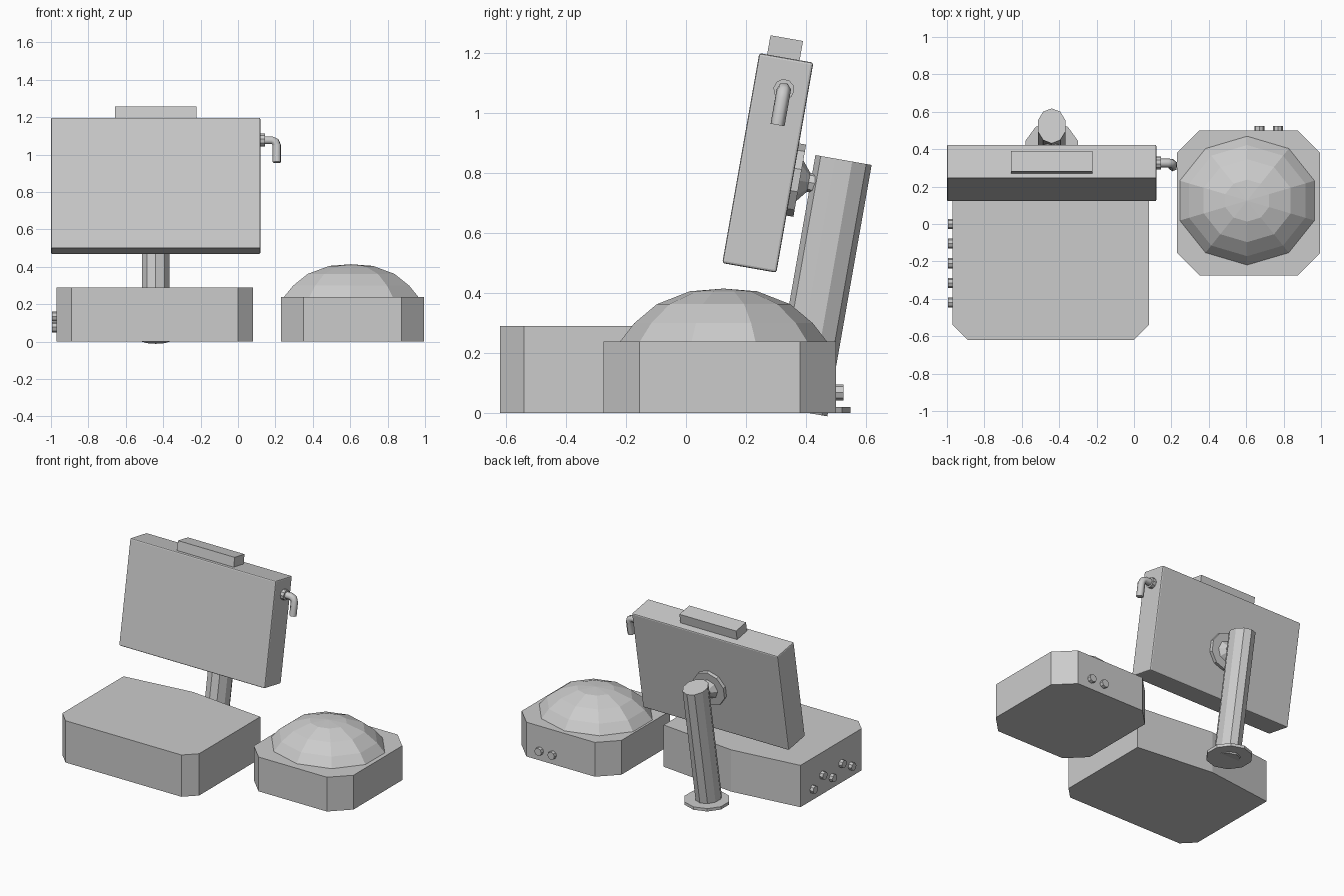
import bpy, bmesh
from math import radians, pi, sin, cos
from mathutils import Matrix, Vector

default = bpy.data.objects.get("Cube")
if default:
    bpy.data.objects.remove(default, do_unlink=True)

grey = bpy.data.materials.new("plain grey")
grey.use_nodes = True
colour = (0.6, 0.6, 0.6, 1)
grey.diffuse_color = colour
grey.node_tree.nodes["Principled BSDF"].inputs["Base Color"].default_value = colour


def finish(name, bm, matrix=Matrix()):
    """Turn a bmesh into a named grey object."""
    bmesh.ops.transform(bm, matrix=matrix, verts=bm.verts)
    bmesh.ops.recalc_face_normals(bm, faces=bm.faces)
    mesh = bpy.data.meshes.new(name)
    bm.to_mesh(mesh)
    bm.free()
    mesh.materials.append(grey)
    obj = bpy.data.objects.new(name, mesh)
    bpy.context.collection.objects.link(obj)
    return obj


def prism(name, outline, height):
    """Stand a flat outline up on the ground."""
    bm = bmesh.new()
    face = bm.faces.new([bm.verts.new((x, y, 0)) for x, y in outline])
    top = bmesh.ops.extrude_face_region(bm, geom=[face])["geom"]
    bmesh.ops.translate(bm, vec=(0, 0, height),
                        verts=[v for v in top if isinstance(v, bmesh.types.BMVert)])
    return finish(name, bm)


def lathe(name, rings, sides, matrix=Matrix(), stretch=1):
    """Stack (radius, z) rings with a vertex on +y; stretch scales x."""
    bm = bmesh.new()
    loops = []
    for r, z in rings:
        angles = [pi / 2 + 2 * pi * i / sides for i in range(sides)]
        loops.append([bm.verts.new((r * stretch * cos(a), r * sin(a), z)) for a in angles])
    for low, high in zip(loops, loops[1:]):
        for i in range(sides):
            j = (i + 1) % sides
            bm.faces.new((low[i], low[j], high[j], high[i]))
    bm.faces.new(loops[0])
    bm.faces.new(loops[-1])
    bmesh.ops.remove_doubles(bm, verts=bm.verts, dist=0.0005)
    return finish(name, bm, matrix)


def box(name, size, centre, matrix):
    bm = bmesh.new()
    bmesh.ops.create_cube(bm, size=1)
    bmesh.ops.scale(bm, vec=size, verts=bm.verts)
    bmesh.ops.translate(bm, vec=centre, verts=bm.verts)
    return finish(name, bm, matrix)


def place(x, y, z, axis="Z", angle=0):
    return Matrix.Translation((x, y, z)) @ Matrix.Rotation(radians(angle), 4, axis)


# Main base: cut front corners and a slightly bowed back
prism("main_base", [(-0.97, -0.54), (-0.89, -0.62), (0, -0.62), (0.08, -0.54),
                    (0.08, 0.13), (-0.48, 0.19), (-0.97, 0.13)], 0.29)

# Knobs on the side of the main base, in two alternating rows
for i in range(5):
    lathe(f"side_knob_{i + 1}", [(0.027, 0), (0.027, 0.035)], 8,
          place(-0.96, -0.105 * i, 0.135 if i % 2 else 0.077, "Y", -90))

# Second base with cut corners
c = 0.12
x0, x1, y0, y1 = 0.23, 0.995, -0.275, 0.5
prism("dome_base", [(x0 + c, y0), (x1 - c, y0), (x1, y0 + c), (x1, y1 - c),
                    (x1 - c, y1), (x0 + c, y1), (x0, y1 - c), (x0, y0 + c)], 0.238)

# Faceted dome
lathe("dome", [(0.345, 0), (0.297, 0.062), (0.222, 0.125), (0.112, 0.168), (0, 0.177)],
      10, place(0.605, 0.125, 0.237), 1.1)

# Knobs on the back of the second base
for i, x in enumerate((0.67, 0.77)):
    lathe(f"back_knob_{i + 1}", [(0.027, 0), (0.027, 0.035)], 8,
          place(x, 0.49, 0.068, "X", -90))

# Tilted screen box, with its handle block on top
tilt = place(-0.44, 0.2725, 0.8325, "X", -10)
screen = box("screen_box", (1.12, 0.183, 0.71), (0, 0, 0), tilt)
bevel = screen.modifiers.new("soft edges", "BEVEL")
bevel.width = 0.008
bevel.segments = 2
box("top_handle", (0.435, 0.11, 0.08), (0, -0.01, 0.38), tilt)

# Round mount between screen and post
back = Matrix.Rotation(radians(-90), 4, "X")
mount = tilt @ Matrix.Translation((0, 0.09, -0.04)) @ back
lathe("mount_plate", [(0.122, 0), (0.122, 0.025)], 10, mount)
lathe("mount_neck", [(0.07, 0.024), (0.032, 0.055), (0.04, 0.1)], 8, mount)

# Leaning oval post and its foot
lathe("post", [(0.095, 0), (0.095, 0.85)], 10, place(-0.44, 0.377, 0.005, "X", -10), 0.82)
lathe("post_foot", [(0.147, 0), (0.147, 0.02)], 10, place(-0.44, 0.4, 0))

# Crank on the side of the screen: collar and bent tube
side = tilt @ Matrix.Translation((0.55, 0.095 - 0.0, 0.24))
lathe("crank_collar", [(0.035, 0), (0.035, 0.035)], 10,
      tilt @ Matrix.Translation((0.55, 0.01, 0.25)) @ Matrix.Rotation(pi / 2, 4, "Y"))
curve = bpy.data.curves.new("crank_arm", "CURVE")
curve.dimensions = "3D"
curve.bevel_depth = 0.024
curve.bevel_resolution = 1
curve.use_fill_caps = True
path = [Vector((x, 0.01, z)) for x, z in
        [(0.56, 0.25), (0.62, 0.25), (0.64, 0.242), (0.648, 0.22), (0.648, 0.13)]]
spline = curve.splines.new("POLY")
spline.points.add(len(path) - 1)
for point, co in zip(spline.points, path):
    point.co = (*(tilt @ co), 1)
curve.materials.append(grey)
bpy.context.collection.objects.link(bpy.data.objects.new("crank_arm", curve))
